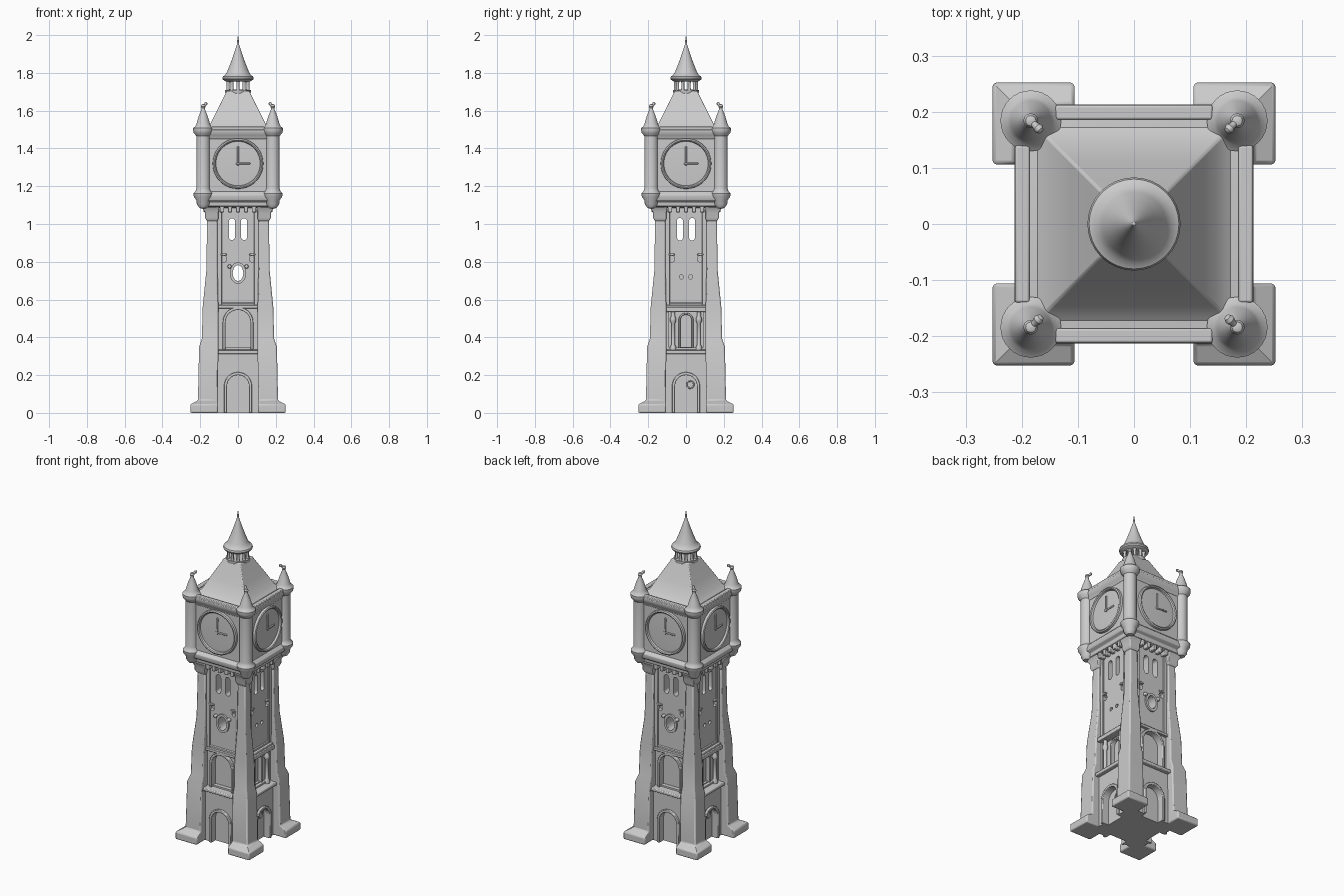
import bpy, bmesh, math
from mathutils import Matrix, Vector

if "Cube" in bpy.data.objects:
    bpy.data.objects.remove(bpy.data.objects["Cube"])

CORNERS = [(sx, sy) for sx in (-1, 1) for sy in (-1, 1)]


def spin(k):
    return Matrix.Rotation(k * math.pi / 2, 4, 'Z')


def finish(name, bm, mat=None, bevel=0):
    if mat:
        bmesh.ops.transform(bm, matrix=mat, verts=bm.verts)
    bmesh.ops.recalc_face_normals(bm, faces=bm.faces)
    me = bpy.data.meshes.new(name)
    bm.to_mesh(me)
    bm.free()
    ob = bpy.data.objects.new(name, me)
    bpy.context.collection.objects.link(ob)
    if bevel:
        m = ob.modifiers.new("soft_edges", 'BEVEL')
        m.width, m.segments = bevel, 2
        m.limit_method, m.angle_limit = 'ANGLE', math.radians(40)
    return ob


def loft(name, rings, mat=None, bevel=0):
    """Stack of rectangles (z, x0, x1, y0, y1) joined into a solid."""
    bm = bmesh.new()
    loops = [[bm.verts.new(p) for p in ((a, c, z), (b, c, z), (b, d, z), (a, d, z))]
             for z, a, b, c, d in rings]
    for lo, hi in zip(loops, loops[1:]):
        for i in range(4):
            j = (i + 1) % 4
            bm.faces.new((lo[i], lo[j], hi[j], hi[i]))
    bm.faces.new(loops[0][::-1])
    bm.faces.new(loops[-1])
    return finish(name, bm, mat, bevel)


def square(name, profile, bevel=0):
    return loft(name, [(z, -h, h, -h, h) for z, h in profile], None, bevel)


def box(name, x0, x1, y0, y1, z0, z1, k=0, bevel=0.003):
    return loft(name, [(z, x0, x1, y0, y1) for z in (z0, z1)], spin(k), bevel)


def lathe(name, profile, mat=None, seg=32):
    bm = bmesh.new()
    vs = [bm.verts.new((r, 0, z)) for r, z in profile]
    es = [bm.edges.new(e) for e in zip(vs, vs[1:])]
    bmesh.ops.spin(bm, geom=vs + es, axis=(0, 0, 1), cent=(0, 0, 0),
                   steps=seg, angle=2 * math.pi)
    bmesh.ops.remove_doubles(bm, verts=bm.verts, dist=1e-4)
    return finish(name, bm, mat)


def prism(name, pts, y0, y1, k=0, bevel=0):
    """Extrude an x-z outline from y0 to y1, then turn it to face k."""
    bm = bmesh.new()
    f = bm.faces.new([bm.verts.new((x, y0, z)) for x, z in pts])
    ext = bmesh.ops.extrude_face_region(bm, geom=[f])
    bmesh.ops.translate(bm, vec=(0, y1 - y0, 0),
                        verts=[v for v in ext['geom'] if isinstance(v, bmesh.types.BMVert)])
    return finish(name, bm, spin(k), bevel)


def arch(w, z0, z1, cx=0, n=14):
    pts = [(cx + w, z0)]
    pts += [(cx + w * math.cos(math.pi * i / n), z1 - w + w * math.sin(math.pi * i / n))
            for i in range(n + 1)]
    return pts + [(cx - w, z0)]


def oval(cx, cz, rx, rz, n=20):
    return [(cx + rx * math.cos(2 * math.pi * i / n), cz + rz * math.sin(2 * math.pi * i / n))
            for i in range(n)]


def slot(cx, w, z0, z1, n=8):
    top = arch(w, z0 + w, z1, cx, n)[1:-1]
    return top + [(2 * cx - x, z0 + z1 - z) for x, z in top]


def frame(name, w, t, z0, z1, y0, y1, k):
    return prism(name, arch(w + t, z0, z1 + t) + arch(w, z0, z1)[::-1], y0, y1, k, 0.003)


# Tower walls, three stages
walls = square("tower_walls", [(0, .165), (.33, .165), (.335, .15), (.58, .15),
                               (.585, .145), (1.12, .145)])
cuts = []
for k in range(4):
    cuts.append(prism("door_cut", arch(.058, -.02, .2), -.3, -.135, k))
    if k % 2 == 0:
        cuts.append(prism("window_cut", arch(.066, .345, .545), -.3, -.125, k))
    else:
        cuts.append(prism("panel_cut", [(-.09, .345), (.09, .345), (.09, .54), (-.09, .54)],
                          -.3, -.13, k))
        cuts.append(prism("niche_cut", arch(.03, .35, .52), -.3, -.115, k))
        for s in (-1, 1):
            cuts.append(prism("peep_cut", oval(s * .024, .72, .011, .011), -.3, -.12, k))
    for s in (-1, 1):
        cuts.append(prism("round_cut", oval(s * .075, .815, .015, .017), -.3, -.125, k))
for k in (0, 1):
    for s in (-1, 1):
        cuts.append(prism("belfry_cut", slot(s * .032, .016, .915 - .002 * k, 1.03 + .002 * k),
                          -.3, .3, k))
cuts.append(prism("oculus_cut", oval(0, .74, .028, .042), -.3, .3))
for c in cuts:
    c.hide_render = True
    m = walls.modifiers.new("cut", 'BOOLEAN')
    m.object, m.operation, m.solver = c, 'DIFFERENCE', 'EXACT'
bpy.context.view_layer.update()
cut_mesh = bpy.data.meshes.new_from_object(
    walls.evaluated_get(bpy.context.evaluated_depsgraph_get()))
walls.modifiers.clear()
walls.data = cut_mesh
for c in cuts:
    bpy.data.objects.remove(c)

# Stepped corner buttresses with splayed feet
buttress = [(0, .106, .252), (.045, .106, .252), (.066, .106, .212), (.35, .104, .206),
            (.395, .104, .191), (.56, .104, .187), (.75, .108, .168), (1.03, .11, .163)]
for sx, sy in CORNERS:
    flip = Matrix.Diagonal((sx, sy, 1, 1))
    loft("corner_buttress", [(z, a, b, a, b) for z, a, b in buttress], flip, .007)
    loft("buttress_capital", [(1.015, .108, .165, .108, .165), (1.035, .102, .175, .102, .175),
                              (1.06, .102, .175, .102, .175), (1.09, .1, .19, .1, .19)], flip, .005)
    # Round corner turret with conical cap
    at = Matrix.Translation((sx * .184, sy * .184, 0))
    lathe("corner_turret", [(0, 1.08), (.02, 1.085), (.034, 1.105), (.036, 1.125), (.05, 1.145),
                            (.052, 1.162), (.04, 1.175), (.036, 1.19), (.036, 1.465),
                            (.05, 1.482), (.054, 1.495), (.054, 1.508), (.042, 1.517),
                            (.036, 1.53), (.024, 1.57), (.01, 1.605), (.009, 1.615),
                            (.013, 1.622), (.009, 1.632), (0, 1.636)], at)
    tilt = Vector((0, 0, 1)).rotation_difference(Vector((-sx, -sy, .9))).to_matrix().to_4x4()
    lathe("turret_finial", [(0, -.01), (.006, -.006), (.006, .014), (.009, .022), (.006, .03),
                            (0, .033)],
          Matrix.Translation((sx * .184, sy * .184, 1.624)) @ tilt, 12)

# Details repeated on the four faces
for k in range(4):
    frame("door_surround", .058, .016, 0, .2, -.178, -.15, k)
    box("first_ledge", -.112, .112, -.19, -.12, .312, .332, k, .005)
    for s in (-1, 1):
        box("wall_strip", s * .098 - .012, s * .098 + .012, -.153, -.13, .57, 1.08, k)
    box("stage_ledge", -.11, .11, -.166, -.13, .553, .57, k)
    if k % 2 == 0:
        frame("window_surround", .066, .015, .335, .545, -.166, -.14, k)
        # Oculus moulding
        prism("oculus_ring", oval(0, .74, .043, .057, 24) + [(.043, .74), (.028, .74)]
              + oval(0, .74, .028, .042, 24)[:0:-1] + [(.028, .74)], -.155, -.14, k)
        for s in (-1, 1):
            box("oculus_knob", s * .045 - .01, s * .045 + .01, -.163, -.14, .765, .785, k, .006)
    else:
        frame("niche_surround", .03, .01, .345, .52, -.142, -.125, k)
        box("balcony_lintel", -.105, .105, -.176, -.13, .535, .56, k)
        for s in (-1, 1):
            lathe("balcony_column", [(0, .333), (.016, .333), (.016, .35), (.01, .36), (.01, .475),
                                     (.016, .485), (.016, .5), (.011, .51), (.011, .54), (0, .54)],
                  spin(k) @ Matrix.Translation((s * .068, -.15, 0)), 16)
        ring = [(.019 + .004 * math.cos(a * math.pi / 4), .004 * math.sin(a * math.pi / 4))
                for a in range(9)]
        lathe("door_ring", ring, spin(k) @ Matrix.Translation((.022, -.138, .15))
              @ Matrix.Rotation(math.pi / 2, 4, 'X'), 20)
    for s in (-1, 1):
        prism("small_round_frame", oval(s * .075, .838, .018, .006), -.155, -.14, k, .002)
    # Corbels under the clock stage
    for i in range(-2, 3):
        box("corbel", i * .042 - .011, i * .042 + .011, -.182, -.13, 1.062, 1.1, k, .004)
    # Clock dial with raised rim and hands
    face = spin(k) @ Matrix.Translation((0, -.195, 1.32)) @ Matrix.Rotation(math.pi / 2, 4, 'X')
    lathe("clock_dial", [(0, .005), (.1, .004), (.117, .003), (.12, .014), (.126, .018),
                         (.133, .014), (.136, -.02)], face, 48)
    box("minute_hand", -.005, .005, -.206, -.195, 1.31, 1.41, k)
    box("hour_hand", -.01, .065, -.206, -.195, 1.315, 1.325, k)
    box("parapet", -.14, .14, -.212, -.186, 1.49, 1.515, k, .004)

# Clock stage with cornices
square("lower_cornice", [(1.085, .165), (1.095, .188), (1.115, .19), (1.125, .208), (1.14, .213),
                         (1.155, .213), (1.172, .196)], .003)
square("clock_stage", [(1.15, .195), (1.46, .195)], .004)
square("upper_cornice", [(1.45, .196), (1.47, .203), (1.485, .213), (1.5, .213), (1.505, .19)], .003)

# Pyramid roof, slightly flared
square("roof", [(1.495, .185), (1.51, .166), (1.53, .146), (1.6, .112), (1.69, .066), (1.705, .06)], .004)

# Open lantern
lathe("lantern_base", [(0, 1.67), (.06, 1.67), (.068, 1.698), (.068, 1.71), (0, 1.712)])
for i in range(10):
    a = (i + .5) * math.pi / 5
    lathe("lantern_column", [(0, 1.7), (.011, 1.7), (.008, 1.717), (.008, 1.745), (.012, 1.765), (0, 1.765)],
          Matrix.Translation((.055 * math.cos(a), .055 * math.sin(a), 0)), 12)

# Spire
lathe("spire", [(0, 1.755), (.066, 1.755), (.08, 1.764), (.083, 1.772), (.08, 1.782), (.068, 1.788),
                (.057, 1.808), (.04, 1.85), (.024, 1.895), (.011, 1.935), (.006, 1.95),
                (.004, 1.975), (0, 2.0)])

# Smooth shading with crisp edges
bpy.ops.object.select_all(action='DESELECT')
for ob in bpy.context.scene.objects:
    ob.select_set(True)
    bpy.context.view_layer.objects.active = ob
bpy.ops.object.shade_smooth_by_angle(angle=math.radians(35))
